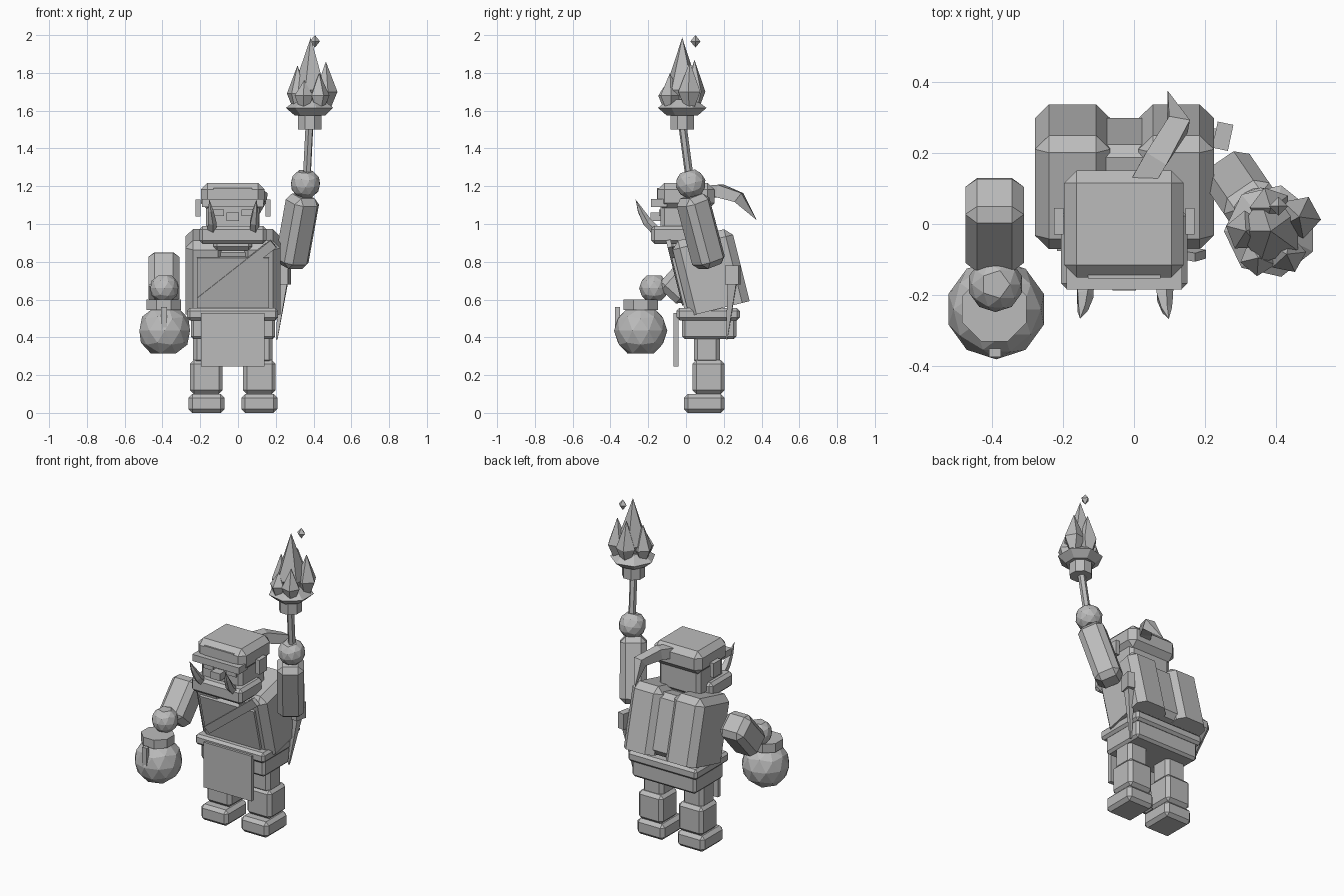
import bpy, bmesh, math
from mathutils import Matrix, Vector

if "Cube" in bpy.data.objects:
    bpy.data.objects.remove(bpy.data.objects["Cube"])

CX = -0.027  # middle of the body
GREY = bpy.data.materials.new("plain grey")
GREY.diffuse_color = (0.5, 0.5, 0.5, 1)
GREY.use_nodes = True
GREY.node_tree.nodes["Principled BSDF"].inputs["Base Color"].default_value = GREY.diffuse_color


def finish(name, bm):
    bmesh.ops.recalc_face_normals(bm, faces=bm.faces[:])
    mesh = bpy.data.meshes.new(name)
    bm.to_mesh(mesh)
    bm.free()
    mesh.materials.append(GREY)
    obj = bpy.data.objects.new(name, mesh)
    bpy.context.collection.objects.link(obj)
    return obj


def box(name, centre, size, bevel=0.0, rot=None, flat_bottom=False):
    """Box with chamfered edges, optionally rotated by a matrix."""
    bm = bmesh.new()
    bmesh.ops.create_cube(bm, size=1, matrix=Matrix.Diagonal((*size, 1)))
    if bevel:
        edges = [e for e in bm.edges
                 if not (flat_bottom and all(v.co.z < 0 for v in e.verts))]
        bmesh.ops.bevel(bm, geom=edges, offset=bevel, segments=1,
                        profile=0.5, affect='EDGES')
    m = Matrix.Translation(centre) @ (rot if rot else Matrix())
    bmesh.ops.transform(bm, matrix=m, verts=bm.verts[:])
    return finish(name, bm)


def span(name, x, y, z, bevel=0.0):
    """Upright box from its limits on each axis."""
    lim = (x, y, z)
    return box(name, [(a + b) / 2 for a, b in lim], [b - a for a, b in lim], bevel)


def tube(name, path, sides, turn=0.0):
    """Loft of regular rings along (point, radius) stations."""
    bm = bmesh.new()
    pts = [Vector(p) for p, r in path]
    rings = []
    for i, (p, r) in enumerate(path):
        d = pts[min(i + 1, len(pts) - 1)] - pts[max(i - 1, 0)]
        q = d.to_track_quat('Z', 'Y')
        ring = []
        for k in range(sides):
            a = turn + 2 * math.pi * k / sides
            ring.append(bm.verts.new(
                pts[i] + q @ Vector((r * math.cos(a), r * math.sin(a), 0))))
        rings.append(ring)
    for lo, hi in zip(rings, rings[1:]):
        for k in range(sides):
            j = (k + 1) % sides
            bm.faces.new((lo[k], lo[j], hi[j], hi[k]))
    bm.faces.new(rings[0])
    bm.faces.new(rings[-1])
    bmesh.ops.remove_doubles(bm, verts=bm.verts[:], dist=0.0005)
    return finish(name, bm)


def ball(name, centre, r, tilt=0.0):
    """Faceted ball with flattened poles."""
    bm = bmesh.new()
    bmesh.ops.create_icosphere(bm, subdivisions=2, radius=r)
    for v in bm.verts:
        v.co.z = max(-0.85 * r, min(0.85 * r, v.co.z))
    m = Matrix.Translation(centre) @ Matrix.Rotation(tilt, 4, 'X')
    bmesh.ops.transform(bm, matrix=m, verts=bm.verts[:])
    return finish(name, bm)


# Legs and boots
for side, s in (("left", -1), ("right", 1)):
    x = CX + s * 0.14
    span(side + "_boot_foot", (x - .095, x + .095), (-.01, .205), (0, .10), .02)
    span(side + "_boot_shaft", (x - .086, x + .086), (.035, .205), (.10, .28), .02)
    span(side + "_thigh", (x - .07, x + .07), (.042, .18), (.26, .45), .02)

# Hips, belt and loincloth
span("hips", (-.25, .197), (-.02, .267), (.39, .52), .015)
span("belt", (-.27, .213), (-.05, .285), (.49, .555), .015)
span("loincloth", (-.195, .14), (-.065, -.04), (.245, .53))

# Torso leaning forward: vest halves, core, chest panel and strap
TILT = Matrix.Rotation(math.radians(14), 4, 'X')
MID = Vector((CX, .128, .747))


def lean(p):
    return MID + TILT @ Vector(p)


for side, s in (("left", -1), ("right", 1)):
    box(side + "_vest_half", lean((s * .146, 0, 0)), (.212, .33, .402), .04, TILT, True)
box("torso_core", lean((0, -.008, -.012)), (.36, .285, .37), .03, TILT)
box("chest_panel", lean((0, -.165, -.03)), (.38, .03, .30), 0, TILT)
box("chest_strap", lean((.02, -.175, .04)), (.50, .025, .05), 0,
    TILT @ Matrix.Rotation(math.radians(-39), 4, 'Y'))

# Side knife
box("knife_grip", (.25, .247, .73), (.045, .075, .10), .0,
    Matrix.Rotation(math.radians(-12), 4, 'Z'))
tube("knife_blade", [((.24, .245, .69), .032), ((.205, .215, .39), .006)], 4)

# Head
span("neck", (-.13, .075), (-.09, .10), (.86, .96), .02)
span("face", (-.17, .115), (-.135, .115), (.92, 1.12), .02)
span("skull_cap", (-.197, .14), (-.15, .15), (1.075, 1.218), .035)
span("jaw", (-.205, .15), (-.185, .04), (.895, .99), .018)
span("brow", (-.19, .135), (-.185, -.10), (1.09, 1.132))
span("forehead_plate", (-.13, .075), (-.154, -.14), (1.13, 1.19))
span("nose", (-.06, .005), (-.187, -.12), (1.015, 1.06))
for side, s in (("left", -1), ("right", 1)):
    x = CX + s * .185
    span(side + "_ear", (x - .013, x + .013), (-.03, .045), (1.04, 1.13))
    x = CX + s * .08
    span(side + "_eye", (x - .034, x + .034), (-.143, -.134), (1.043, 1.078))
    x = CX + s * .112
    tube(side + "_tusk", [((x, -.15, .955), .027), ((x, -.205, 1.01), .025),
                          ((x + s * .006, -.24, 1.07), .016),
                          ((x + s * .013, -.267, 1.13), 0)], 5)
tube("hair_tail", [((.02, .11, 1.17), .045), ((.06, .18, 1.175), .047),
                   ((.125, .28, 1.14), .042), ((.095, .375, 1.02), 0)], 4, math.pi / 4)

# Lowered arm with a flask
box("left_arm", (-.3925, -.0025, .715), (.165, .17, .27), .033,
    Matrix.Rotation(math.radians(-42), 4, 'X'))
ball("left_hand", (-.39, -.17, .66), .078)
ball("flask_body", (-.388, -.24, .435), .141)
tube("flask_collar", [((-.393, -.24, .545), .098), ((-.393, -.24, .60), .098)],
     8, math.pi / 8)
span("flask_tag", (-.408, -.375), (-.375, -.35), (.43, .56))

# Raised arm with a torch
axis = Vector((.065, -.095, .36))
box("right_arm", (.313, .078, .962), (.155, .155, .39), .033,
    axis.to_track_quat('Z', 'Y').to_matrix().to_4x4())
ball("right_hand", (.357, .025, 1.213), .08, math.radians(15))
tube("torch_handle", [((.36, .03, 1.16), .022), ((.378, -.018, 1.52), .022)], 6)
tube("torch_cup", [((.38, -.02, 1.50), .068), ((.38, -.02, 1.60), .068)], 8, math.pi / 8)
tube("flame_base", [((.385, -.02, 1.575), .085), ((.385, -.02, 1.615), .132),
                    ((.385, -.02, 1.66), .07)], 7)

# Flame tongues: centre x, y, base z, widest z, tip z, radius
for i, (x, y, z0, z1, z2, r) in enumerate((
        (.385, -.02, 1.59, 1.71, 1.987, .095),
        (.465, .02, 1.60, 1.70, 1.86, .062),
        (.315, -.02, 1.60, 1.69, 1.84, .058),
        (.35, -.095, 1.60, 1.68, 1.76, .052),
        (.43, -.085, 1.60, 1.68, 1.80, .055),
        (.385, .045, 1.60, 1.70, 1.87, .06))):
    tube("flame_tongue_%d" % (i + 1),
         [((x, y, z0), .02), ((x, y, z1), r), ((x, y, z2), 0)], 5, i * .5)
tube("ember", [((.407, .05, 1.934), 0), ((.407, .05, 1.967), .027),
               ((.407, .05, 2.0), 0)], 4)
